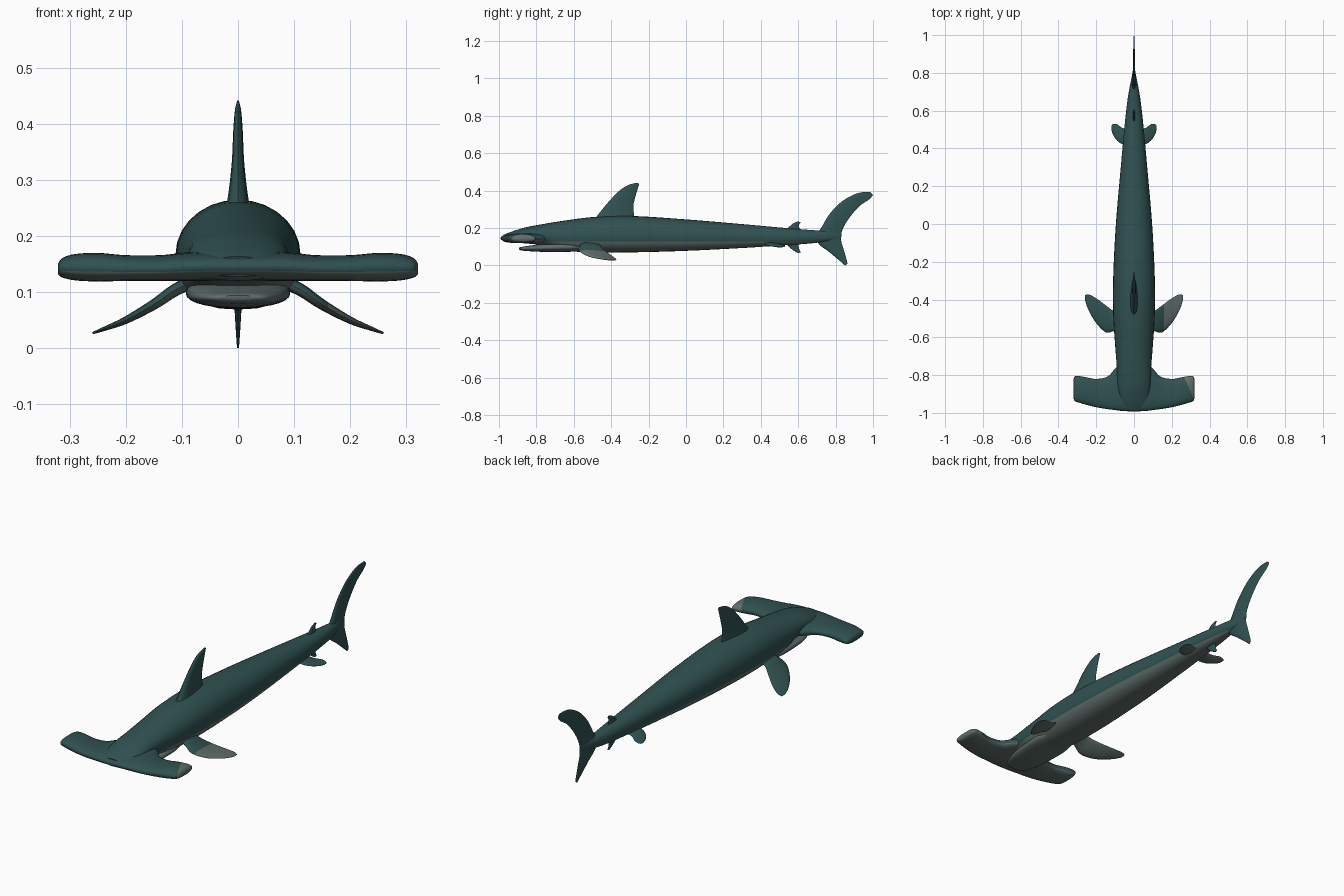
import bpy, bmesh, math
from mathutils import Vector


def material(name, rgb):
    m = bpy.data.materials.new(name)
    m.diffuse_color = (*rgb, 1)
    return m


TEAL = material("dark teal skin", (0.030, 0.083, 0.083))
GREY = material("grey belly", (0.115, 0.155, 0.145))


def smooth_rows(rows, steps):
    """Catmull-Rom interpolation of station rows."""
    out = []
    for i in range(len(rows) - 1):
        a, b, c, d = (rows[max(i - 1, 0)], rows[i], rows[i + 1],
                      rows[min(i + 2, len(rows) - 1)])
        for s in range(steps):
            t = s / steps
            out.append([0.5 * (2 * q + (r - p) * t + (2 * p - 5 * q + 4 * r - w) * t * t
                               + (3 * q - p - 3 * r + w) * t ** 3)
                        for p, q, r, w in zip(a, b, c, d)])
    out.append(list(rows[-1]))
    return out


def loft(name, rings, is_grey, cuts=()):
    """Skin closed rings, cut along colour borders, colour faces by a rule."""
    bm = bmesh.new()
    vs = [[bm.verts.new(p) for p in ring] for ring in rings]
    n = len(vs[0])
    for a, b in zip(vs, vs[1:]):
        for i in range(n):
            j = (i + 1) % n
            bm.faces.new((a[i], a[j], b[j], b[i]))
    bm.faces.new(vs[0])
    bm.faces.new(vs[-1])
    for co, no in cuts:
        bmesh.ops.bisect_plane(bm, geom=bm.verts[:] + bm.edges[:] + bm.faces[:],
                               plane_co=co, plane_no=no, dist=1e-5)
    bmesh.ops.recalc_face_normals(bm, faces=bm.faces)
    bm.normal_update()
    for f in bm.faces:
        f.material_index = int(is_grey(f.calc_center_median(), f.normal))
    me = bpy.data.meshes.new(name)
    bm.to_mesh(me)
    bm.free()
    me.materials.append(TEAL)
    me.materials.append(GREY)
    ob = bpy.data.objects.new(name, me)
    bpy.context.collection.objects.link(ob)
    bpy.ops.object.select_all(action='DESELECT')
    ob.select_set(True)
    bpy.context.view_layer.objects.active = ob
    bpy.ops.object.shade_smooth_by_angle(angle=math.radians(50))
    return ob


def power(v, e):
    return math.copysign(abs(v) ** e, v)


def oval(u0, u1, v0, v1, n=28, lower=0.8, upper=1.0):
    """Closed oval between two limits, with a fuller lower half."""
    pts = []
    for i in range(n):
        a = 2 * math.pi * i / n
        e = upper if math.sin(a) > 0 else lower
        pts.append(((u0 + u1) / 2 + (u1 - u0) / 2 * power(math.cos(a), e),
                    (v0 + v1) / 2 + (v1 - v0) / 2 * power(math.sin(a), e)))
    return pts


def long_body(name, rows, steps, is_grey, cuts=(), **kw):
    """Rows of y, half width, bottom z, top z."""
    rings = [[Vector((u, y, v)) for u, v in oval(-w, w, z0, z1, **kw)]
             for y, w, z0, z1 in smooth_rows(rows, steps)]
    return loft(name, rings, is_grey, cuts)


def fin(name, rows, axis, is_grey=lambda c, n: False, cuts=(), side=1):
    """Rows of leading point, trailing point, half thickness."""
    rings = []
    for r in smooth_rows(rows, 5):
        lead, trail, t = Vector(r[:3]), Vector(r[3:6]), r[6]
        ring = []
        for i in range(16):
            a = 2 * math.pi * i / 16
            k = (1 - math.cos(a)) / 2
            p = lead.lerp(trail, k) + Vector(axis) * t * math.sin(a) * (1.25 - 0.75 * k)
            ring.append(Vector((p.x * side, p.y, p.z)))
        rings.append(ring)
    return loft(name, rings, is_grey, cuts)


def upright_fin(name, rows):
    return fin(name, [(0, a, b, 0, c, d, t) for a, b, c, d, t in rows], (1, 0, 0))


# Body with grey belly below a level line
BELLY = 0.128
long_body("body", [
    (-0.975, 0.050, 0.128, 0.164), (-0.94, 0.075, 0.121, 0.178),
    (-0.86, 0.088, 0.118, 0.203), (-0.76, 0.091, 0.106, 0.222),
    (-0.64, 0.100, 0.078, 0.241), (-0.48, 0.110, 0.070, 0.260),
    (-0.28, 0.110, 0.070, 0.264), (0.0, 0.096, 0.078, 0.246),
    (0.3, 0.070, 0.093, 0.221), (0.5, 0.052, 0.106, 0.203),
    (0.66, 0.034, 0.117, 0.190), (0.76, 0.016, 0.130, 0.183),
    (0.82, 0.004, 0.145, 0.172)], 5,
    lambda c, n: c.z < BELLY, [((0, 0, BELLY), (0, 0, 1))])

# Lower jaw under the head
long_body("lower_jaw", [
    (-0.893, 0.030, 0.087, 0.094), (-0.88, 0.052, 0.080, 0.099),
    (-0.82, 0.076, 0.075, 0.108), (-0.74, 0.088, 0.072, 0.118),
    (-0.62, 0.092, 0.073, 0.124), (-0.52, 0.070, 0.080, 0.120)], 4,
    lambda c, n: True, lower=0.9, upper=0.8)

# Wide head: half rows of x, front y, rear y, bottom z, top z, mirrored across
half = [(0.0, -0.992, -0.72, 0.120, 0.172), (0.06, -0.990, -0.73, 0.120, 0.172),
        (0.10, -0.985, -0.765, 0.120, 0.170), (0.14, -0.980, -0.808, 0.120, 0.166),
        (0.20, -0.970, -0.820, 0.120, 0.166), (0.25, -0.958, -0.812, 0.119, 0.170),
        (0.29, -0.946, -0.805, 0.121, 0.168), (0.313, -0.938, -0.806, 0.126, 0.161),
        (0.321, -0.920, -0.825, 0.132, 0.150)]
head_rows = [(-r[0], *r[1:]) for r in half[:0:-1]] + half
# Grey patch wraps one tip, bounded by a slanted line
tip_co, tip_no = Vector((0.26, -0.80, 0.14)), Vector((1, 0.45, 0)).normalized()
loft("hammer_head",
     [[Vector((x, u, v)) for u, v in oval(y0, y1, z0, z1, lower=0.8, upper=0.85)]
      for x, y0, y1, z0, z1 in smooth_rows(head_rows, 4)],
     lambda c, n: (c - tip_co).dot(tip_no) > 0 or n.z < -0.5,
     [(tip_co, tip_no)])

# Upright fins: leading y z, trailing y z, half thickness
upright_fin("dorsal_fin", [
    (-0.50, 0.235, -0.27, 0.235, 0.028), (-0.475, 0.265, -0.277, 0.265, 0.020),
    (-0.42, 0.333, -0.281, 0.320, 0.012), (-0.36, 0.396, -0.270, 0.370, 0.009),
    (-0.31, 0.429, -0.258, 0.410, 0.006), (-0.262, 0.442, -0.250, 0.436, 0.002)])
upright_fin("rear_dorsal_fin", [
    (0.53, 0.180, 0.62, 0.180, 0.010), (0.55, 0.205, 0.605, 0.203, 0.006),
    (0.575, 0.226, 0.605, 0.218, 0.004), (0.60, 0.236, 0.613, 0.230, 0.002)])
upright_fin("anal_fin", [
    (0.53, 0.125, 0.60, 0.130, 0.010), (0.55, 0.100, 0.602, 0.105, 0.006),
    (0.575, 0.080, 0.606, 0.085, 0.004), (0.60, 0.066, 0.614, 0.070, 0.002)])
upright_fin("upper_tail_lobe", [
    (0.69, 0.150, 0.83, 0.150, 0.014), (0.725, 0.205, 0.836, 0.190, 0.010),
    (0.77, 0.278, 0.870, 0.250, 0.007), (0.84, 0.347, 0.925, 0.315, 0.005),
    (0.92, 0.387, 0.978, 0.352, 0.004), (0.985, 0.393, 1.0, 0.376, 0.002)])
upright_fin("lower_tail_lobe", [
    (0.69, 0.165, 0.83, 0.165, 0.014), (0.71, 0.115, 0.830, 0.130, 0.010),
    (0.765, 0.072, 0.843, 0.085, 0.007), (0.82, 0.026, 0.858, 0.034, 0.004),
    (0.85, 0.0, 0.864, 0.008, 0.002)])

# Paired fins, mirrored; undersides grey, one pectoral grey past its root
pectoral = [(0.07, -0.555, 0.122, 0.07, -0.46, 0.122, 0.013),
            (0.11, -0.568, 0.105, 0.11, -0.458, 0.105, 0.012),
            (0.15, -0.573, 0.078, 0.15, -0.430, 0.078, 0.010),
            (0.20, -0.525, 0.050, 0.20, -0.393, 0.050, 0.007),
            (0.24, -0.458, 0.034, 0.24, -0.373, 0.034, 0.004),
            (0.259, -0.405, 0.027, 0.259, -0.377, 0.027, 0.002)]
pelvic = [(0.02, 0.42, 0.120, 0.02, 0.50, 0.120, 0.008),
          (0.06, 0.422, 0.113, 0.06, 0.508, 0.113, 0.007),
          (0.09, 0.442, 0.106, 0.09, 0.528, 0.106, 0.005),
          (0.112, 0.475, 0.100, 0.112, 0.528, 0.100, 0.003),
          (0.119, 0.498, 0.098, 0.119, 0.520, 0.098, 0.002)]
for side, word in ((1, "right"), (-1, "left")):
    fin(word + "_pectoral_fin", pectoral, (0.5, 0, 0.86),
        lambda c, n: n.z < 0 or c.x > 0.16, [((0.16, 0, 0), (1, 0, 0))], side)
    fin(word + "_pelvic_fin", pelvic, (0.25, 0, 0.97),
        lambda c, n: n.z < 0, (), side)
